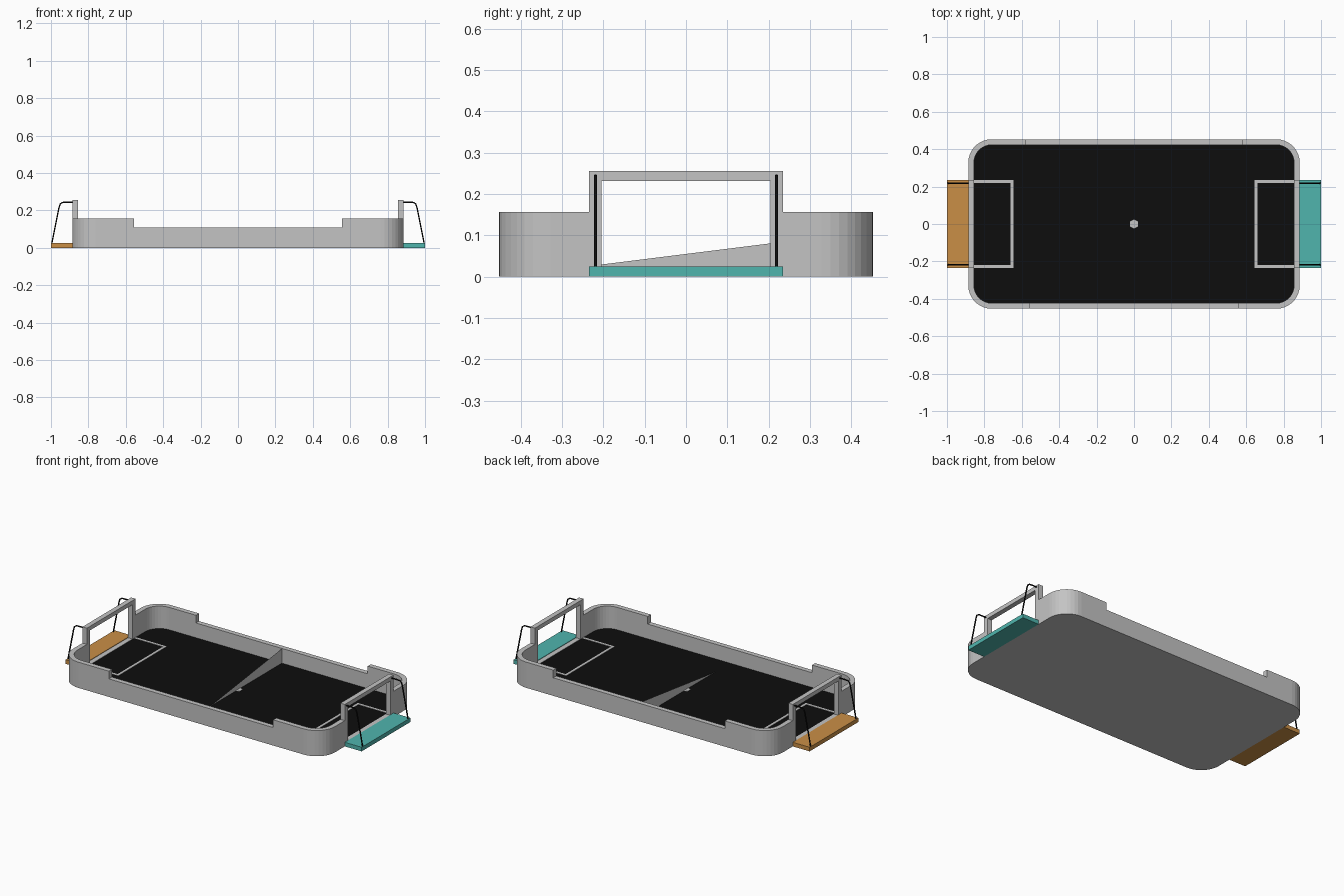
import bpy, bmesh, math
from mathutils import Vector

if "Cube" in bpy.data.objects:
    bpy.data.objects.remove(bpy.data.objects["Cube"])


def mat(name, rgb):
    m = bpy.data.materials.new(name)
    m.diffuse_color = (*rgb, 1)
    m.use_nodes = True
    m.node_tree.nodes["Principled BSDF"].inputs["Base Color"].default_value = m.diffuse_color
    return m


GREY = mat("light grey", (0.55, 0.55, 0.55))
BLACK = mat("black", (0.004, 0.004, 0.004))
TEAL = mat("teal", (0.08, 0.46, 0.42))
ORANGE = mat("orange", (0.59, 0.275, 0.062))

OX, OY, R, T = 0.886, 0.453, 0.125, 0.03   # outer half sizes, corner radius, wall thickness
FLOOR, LOW, HIGH = 0.02, 0.11, 0.157       # heights
GOAL_Y, GOAL_Z = 0.235, 0.256


def finish(bm, name, mats):
    bmesh.ops.recalc_face_normals(bm, faces=bm.faces)
    me = bpy.data.meshes.new(name)
    bm.to_mesh(me)
    bm.free()
    for m in mats:
        me.materials.append(m)
    ob = bpy.data.objects.new(name, me)
    bpy.context.collection.objects.link(ob)
    return ob


def prism(name, pts, z0, z1, mats):
    """Extrude an xy outline; a second material colours the top."""
    bm = bmesh.new()
    lo = [bm.verts.new((x, y, z0)) for x, y in pts]
    hi = [bm.verts.new((x, y, z1)) for x, y in pts]
    n = len(pts)
    bm.faces.new(lo)
    top = bm.faces.new(hi)
    for i in range(n):
        j = (i + 1) % n
        bm.faces.new((lo[i], lo[j], hi[j], hi[i]))
    if len(mats) > 1:
        top.material_index = 1
    return finish(bm, name, mats)


def rect(x0, x1, y0, y1):
    return [(x0, y0), (x1, y0), (x1, y1), (x0, y1)]


def arc(r, sx, sy, n=9):
    """Corner arc from the end wall round to the long wall."""
    cx, cy = OX - R, OY - R
    return [(sx * (cx + r * math.cos(a)), sy * (cy + r * math.sin(a)))
            for a in (math.pi / 2 * i / n for i in range(n + 1))]


# floor slab with black top
slab = []
for sx, sy in ((1, 1), (-1, 1), (-1, -1), (1, -1)):
    a = arc(R - T, sx, sy)
    slab += a if sx * sy > 0 else a[::-1]
prism("pitch_floor", slab, 0, FLOOR, [GREY, BLACK])

# walls: tall corners and low long sides
for sy, brk, side in ((-1, 0.555, "front"), (1, 0.58, "back")):
    prism(side + "_low_wall", rect(-brk, brk, *sorted((sy * OY, sy * (OY - T)))), 0, LOW, [GREY])
    for sx, end in ((-1, "left"), (1, "right")):
        outer = [(sx * OX, sy * GOAL_Y)] + arc(R, sx, sy) + [(sx * brk, sy * OY)]
        inner = [(sx * (OX - T), sy * GOAL_Y)] + arc(R - T, sx, sy) + [(sx * brk, sy * (OY - T))]
        prism(f"{side}_{end}_corner_wall", outer + inner[::-1], 0, HIGH, [GREY])

# goals
for sx, end, colour in ((-1, "left", ORANGE), (1, "right", TEAL)):
    # frame with sill
    bm = bmesh.new()
    loops = []
    for x in (OX - T, OX):
        for hy, z0, z1 in ((GOAL_Y, 0, GOAL_Z), (0.204, FLOOR + 0.002, 0.231)):
            loops.append([bm.verts.new((sx * x, y, z))
                          for y, z in ((-hy, z0), (hy, z0), (hy, z1), (-hy, z1))])
    for a, b in ((0, 1), (2, 3), (0, 2), (1, 3)):
        for i in range(4):
            j = (i + 1) % 4
            bm.faces.new((loops[a][i], loops[a][j], loops[b][j], loops[b][i]))
    finish(bm, end + "_goal_frame", [GREY])

    # coloured plate behind the goal
    prism(end + "_goal_plate", rect(*sorted((sx * OX, sx * 1.0)), -GOAL_Y, GOAL_Y), 0, 0.025, [colour])

    # bent black net rods
    for sy, side in ((-1, "front"), (1, "back")):
        cu = bpy.data.curves.new(f"{end}_{side}_net_rod", 'CURVE')
        cu.dimensions = '3D'
        cu.bevel_depth = 0.004
        cu.bevel_resolution = 1
        cu.use_fill_caps = True
        path = [(0.996, 0.02), (0.957, 0.215), (0.951, 0.234), (0.938, 0.243), (0.915, 0.244), (0.884, 0.244)]
        sp = cu.splines.new('POLY')
        sp.points.add(len(path) - 1)
        for p, (x, z) in zip(sp.points, path):
            p.co = (sx * x, sy * 0.219, z, 1)
        cu.materials.append(BLACK)
        bpy.context.collection.objects.link(bpy.data.objects.new(cu.name, cu))

    # goal area marking: a thin U shape
    a, b, w, h = OX - T, 0.645, 0.015, 0.234
    u = [(a, -h), (b, -h), (b, h), (a, h), (a, h - w), (b + w, h - w), (b + w, w - h), (a, w - h)]
    prism(end + "_goal_area_line", [(sx * x, y) for x, y in u], FLOOR, FLOOR + 0.002, [GREY])

# centre spot
prism("centre_spot", [(0.025 * math.sin(i * math.pi / 3), 0.025 * math.cos(i * math.pi / 3))
                      for i in range(6)], FLOOR, FLOOR + 0.002, [GREY])

# thin sloping divider across the middle
bm = bmesh.new()
bm.faces.new([bm.verts.new(Vector((0, y, z))) for y, z in
              ((-0.28, FLOOR), (OY - T, FLOOR), (OY - T, 0.108))])
finish(bm, "centre_divider", [GREY])
